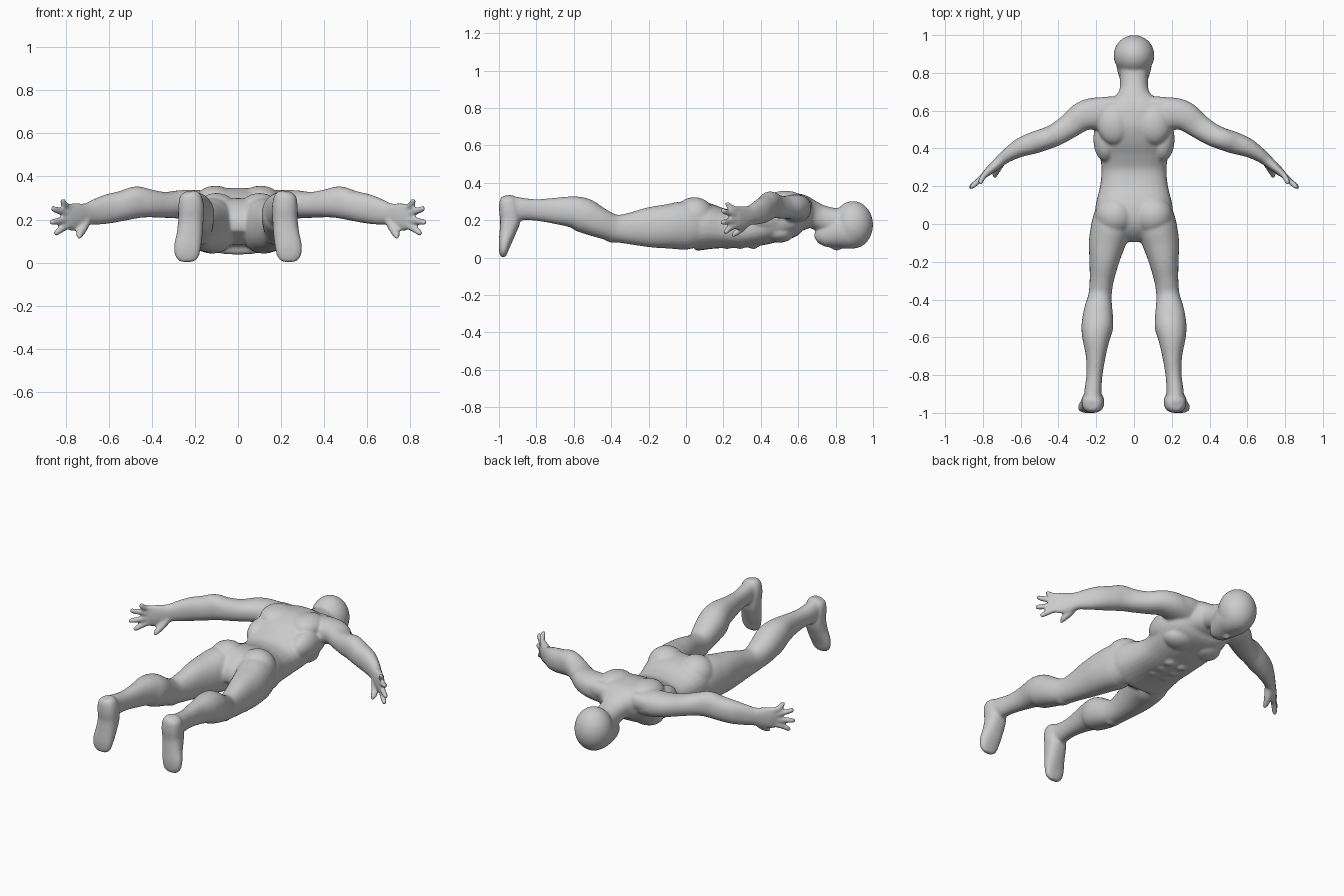
import bpy, bmesh
from math import cos, sin, pi
from mathutils import Vector, Matrix

bm = bmesh.new()


def spline(pts, sub=4):
    """Catmull-Rom through rows of numbers."""
    out = []
    for i in range(len(pts) - 1):
        p0, p1 = pts[max(i - 1, 0)], pts[i]
        p2, p3 = pts[i + 1], pts[min(i + 2, len(pts) - 1)]
        for k in range(sub):
            t = k / sub
            out.append([0.5 * (2 * b + (c - a) * t + (2 * a - 5 * b + 4 * c - d) * t * t
                               + (3 * b - a - 3 * c + d) * t ** 3)
                        for a, b, c, d in zip(p0, p1, p2, p3)])
    return out + [list(pts[-1])]


def tube(rows, up=(0, 0, 1), side=1, n=2.2, seg=28):
    """Loft of rounded sections; row = centre x, y, z, half width, half height along up."""
    rows = spline(rows)
    cen = [Vector(r[:3]) for r in rows]
    rings = []
    for i, r in enumerate(rows):
        t = (cen[min(i + 1, len(rows) - 1)] - cen[max(i - 1, 0)]).normalized()
        u = t.cross(Vector(up)).normalized()
        v = u.cross(t).normalized()
        ring = []
        for k in range(seg):
            c, s = cos(2 * pi * k / seg), sin(2 * pi * k / seg)
            c = abs(c) ** (2 / n) * (1 if c > 0 else -1)
            s = abs(s) ** (2 / n) * (1 if s > 0 else -1)
            p = cen[i] + u * c * r[3] + v * s * r[4]
            ring.append(bm.verts.new((p.x * side, p.y, p.z)))
        rings.append(ring)
    faces = [bm.faces.new((a[k], a[(k + 1) % seg], b[(k + 1) % seg], b[k]))
             for a, b in zip(rings, rings[1:]) for k in range(seg)]
    faces += [bm.faces.new(rings[0]), bm.faces.new(rings[-1])]
    bmesh.ops.recalc_face_normals(bm, faces=faces)


def boxes_y(rows):
    """Sections across y: y, x0, x1, z0, z1."""
    return [((a + b) / 2, y, (c + d) / 2, (b - a) / 2, (d - c) / 2) for y, a, b, c, d in rows]


def boxes_z(rows):
    """Sections across z: z, x0, x1, y0, y1."""
    return [((a + b) / 2, (c + d) / 2, z, (b - a) / 2, (d - c) / 2) for z, a, b, c, d in rows]


def blob(c, r):
    bmesh.ops.create_uvsphere(bm, u_segments=32, v_segments=20, radius=1,
                              matrix=Matrix.Translation(c) @ Matrix.Diagonal((*r, 1)))


# torso, back upwards
torso = [(-.05, .07, .06, .17), (-.02, .15, .045, .25), (.03, .2, .037, .295), (.1, .203, .04, .295),
         (.2, .18, .05, .262), (.3, .172, .052, .255), (.4, .19, .065, .29), (.48, .205, .085, .33),
         (.55, .2, .105, .35), (.61, .175, .135, .342), (.66, .12, .15, .315), (.69, .08, .16, .29)]
tube(boxes_y([(y, -w, w, a, b) for y, w, a, b in torso]), n=2.5)

# neck, skull, jaw and nose
tube([(0, .58, .25, .12, .08), (0, .66, .235, .1, .075), (0, .71, .215, .077, .07),
      (0, .78, .195, .074, .072), (0, .86, .18, .08, .08)])
blob((0, .893, .175), (.108, .107, .127))
tube(boxes_y([(.695, -.025, .025, .075, .115), (.72, -.052, .052, .056, .16), (.77, -.075, .075, .05, .2),
              (.83, -.092, .092, .046, .24), (.9, -.095, .095, .052, .25), (.95, -.07, .07, .085, .24)]))
blob((0, .805, .055), (.014, .03, .018))

leg = [(.13, .04, .18, .08, .23), (.08, .015, .2, .055, .27), (0, .012, .224, .042, .3),
       (-.1, .045, .24, .048, .285), (-.2, .08, .237, .055, .268), (-.3, .108, .235, .07, .24),
       (-.38, .118, .242, .085, .23), (-.46, .113, .266, .105, .265), (-.54, .11, .278, .13, .315),
       (-.6, .126, .275, .158, .328), (-.7, .15, .255, .18, .32), (-.8, .167, .252, .197, .312),
       (-.88, .172, .262, .2, .32), (-.94, .17, .266, .2, .33), (-.985, .178, .26, .23, .32)]
foot = [(.33, .195, .25, -.985, -.93), (.31, .17, .27, -.998, -.91), (.26, .158, .277, -1, -.89),
        (.2, .16, .277, -.994, -.885), (.13, .165, .285, -.998, -.912), (.07, .173, .297, -1.002, -.938),
        (.025, .184, .29, -.998, -.955), (.003, .21, .265, -.99, -.965)]
arm = [(.1, .585, .255, .075, .075), (.2, .585, .265, .085, .073), (.27, .57, .27, .078, .066),
       (.34, .52, .268, .066, .06), (.41, .475, .275, .06, .065), (.47, .45, .28, .058, .074),
       (.53, .43, .265, .058, .07), (.6, .405, .25, .05, .068), (.66, .37, .235, .038, .06),
       (.7, .34, .225, .031, .052), (.74, .305, .215, .026, .062), (.775, .275, .212, .021, .064),
       (.795, .255, .212, .015, .055)]
# finger base height, tip x, y, z
fingers = [(.258, .818, .21, .285), (.229, .862, .186, .25), (.198, .868, .184, .188), (.17, .848, .2, .138)]

for s in (1, -1):
    tube(boxes_y(leg), side=s)
    tube(boxes_z(foot), up=(0, 1, 0), side=s, n=2.4)
    tube(arm, side=s)
    for h, x, y, z in fingers:
        tube([(.75, .295, h, .016, .017), (.79, .262, h, .016, .017),
              ((.795 + x) / 2, (.25 + y) / 2 + .006, (h + z) / 2, .015, .016),
              (x - .005, y + .012, z, .0135, .014), (x, y, z, .006, .007)], side=s, seg=14)
    # thumb
    tube([(.705, .325, .195, .022, .025), (.722, .295, .155, .02, .021), (.735, .265, .13, .016, .017),
          (.735, .245, .115, .008, .008)], up=(1, 0, 0), side=s, seg=14)
    # buttock, shoulder blade, trapezius, side back muscle, chest, knee cap
    blob((s * .1, .045, .225), (.105, .105, .098))
    blob((s * .105, .53, .295), (.09, .11, .062))
    blob((s * .12, .635, .275), (.13, .04, .05))
    blob((s * .15, .45, .22), (.065, .12, .08))
    blob((s * .09, .5, .135), (.095, .08, .055))
    blob((s * .18, -.39, .11), (.04, .05, .03))
    # ribbed belly muscles
    for y in (.22, .29, .36):
        blob((s * .04, y, .075), (.036, .034, .03))

me = bpy.data.meshes.new("body")
bm.to_mesh(me)
bm.free()
body = bpy.data.objects.new("body", me)
bpy.context.collection.objects.link(body)

# fuse the parts into one skin and soften the joins
rm = body.modifiers.new("fuse", 'REMESH')
rm.mode = 'VOXEL'
rm.voxel_size = .0075
rm.use_smooth_shade = True
sm = body.modifiers.new("soften", 'SMOOTH')
sm.factor = .5
sm.iterations = 7
bpy.context.view_layer.objects.active = body
body.select_set(True)
bpy.ops.object.convert(target='MESH')
